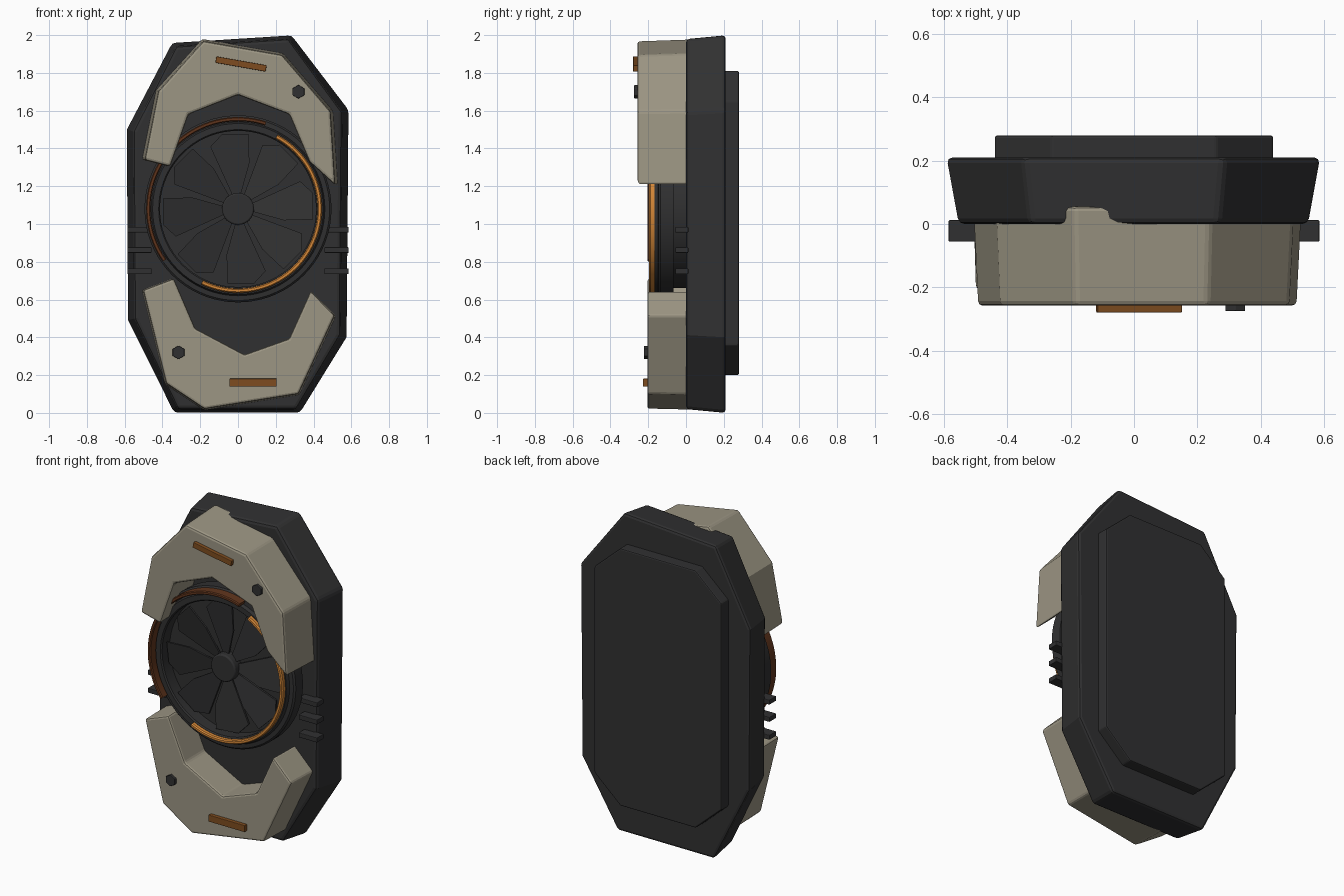
import bpy, bmesh, math
from math import sin, cos, radians

if "Cube" in bpy.data.objects:
    bpy.data.objects.remove(bpy.data.objects["Cube"])

def material(name, rgb):
    m = bpy.data.materials.new(name)
    m.diffuse_color = (*rgb, 1)
    m.use_nodes = True
    m.node_tree.nodes["Principled BSDF"].inputs["Base Color"].default_value = m.diffuse_color
    return m

DARK = material("charcoal", (0.030, 0.030, 0.031))
TAN = material("khaki_armour", (0.335, 0.305, 0.230))
ORANGE = material("bright_orange", (0.68, 0.25, 0.040))
RUST = material("burnt_orange", (0.21, 0.073, 0.014))
BROWN = material("dim_brown", (0.120, 0.036, 0.012))
FAN_Z = 1.08

def finish(name, bm, mat, bevel=0, smooth=False):
    bmesh.ops.recalc_face_normals(bm, faces=bm.faces)
    me = bpy.data.meshes.new(name)
    bm.to_mesh(me)
    bm.free()
    me.materials.append(mat)
    ob = bpy.data.objects.new(name, me)
    bpy.context.collection.objects.link(ob)
    if bevel:
        b = ob.modifiers.new("bevel", 'BEVEL')
        b.width, b.segments, b.limit_method = bevel, 2, 'ANGLE'
        b.angle_limit = radians(35)
    if smooth:
        bpy.ops.object.select_all(action='DESELECT')
        ob.select_set(True)
        bpy.context.view_layer.objects.active = ob
        bpy.ops.object.shade_smooth_by_angle(angle=radians(30))
    return ob

def add_prism(bm, pts, y0, y1, sx=1, sz=1, cz=0):
    """Extrude an x-z outline from back y1 to front y0; the front is scaled."""
    back = [bm.verts.new((x, y1, z)) for x, z in pts]
    front = [bm.verts.new((x * sx, y0, cz + (z - cz) * sz)) for x, z in pts]
    bm.faces.new(back)
    bm.faces.new(front[::-1])
    n = len(pts)
    for i in range(n):
        j = (i + 1) % n
        bm.faces.new((back[i], front[i], front[j], back[j]))

def prism(name, pts, y0, y1, mat, bevel=0, sx=1, sz=1, cz=0, smooth=False):
    bm = bmesh.new()
    add_prism(bm, pts, y0, y1, sx, sz, cz)
    return finish(name, bm, mat, bevel, smooth)

def circle(cx, cz, r, n, turn=0):
    return [(cx + r * cos(turn + i * math.tau / n), cz + r * sin(turn + i * math.tau / n))
            for i in range(n)]

def bar(cx, cz, w, h, tilt=0):
    c, s = cos(radians(tilt)), sin(radians(tilt))
    return [(cx + x * c - z * s, cz + x * s + z * c)
            for x, z in ((-w/2, -h/2), (w/2, -h/2), (w/2, h/2), (-w/2, h/2))]

def sweep(name, section, mat, a0=0, a1=360, n=72):
    """Turn a closed (radius, y) section around the fan axis."""
    bm = bmesh.new()
    full = a1 - a0 >= 360
    rings = []
    for i in range(n if full else n + 1):
        a = radians(a0 + (a1 - a0) * i / n)
        rings.append([bm.verts.new((r * cos(a), y, FAN_Z + r * sin(a))) for r, y in section])
    for i in range(n):
        p, q = rings[i], rings[(i + 1) % len(rings)]
        for k in range(len(section)):
            m = (k + 1) % len(section)
            bm.faces.new((p[k], p[m], q[m], q[k]))
    if not full:
        bm.faces.new(rings[0])
        bm.faces.new(rings[-1])
    return finish(name, bm, mat, smooth=True)

# Main body, wider at the back
body = [(-0.35, 1.96), (0.285, 2.0), (0.588, 1.605), (0.578, 0.40),
        (0.33, 0.0), (-0.34, 0.0), (-0.585, 0.49), (-0.592, 1.5)]
prism("body", body, 0.0, 0.21, DARK, 0.018, 0.935, 0.98, 1.0)

# Chamfered back panel
back_panel = [(-0.26, 1.81), (0.26, 1.81), (0.44, 1.65), (0.44, 0.36),
              (0.26, 0.2), (-0.26, 0.2), (-0.44, 0.36), (-0.44, 1.65)]
prism("back_panel", back_panel, 0.19, 0.28, DARK, 0.008)

# Armour plates
upper = [(-0.51, 1.34), (-0.435, 1.71), (-0.19, 1.98), (0.24, 1.905), (0.505, 1.60),
         (0.53, 1.205), (0.39, 1.33), (0.28, 1.585), (0, 1.69), (-0.27, 1.585), (-0.37, 1.305)]
prism("upper_armour", upper, -0.258, 0.055, TAN, 0.014, 0.97, 0.985, 1.25)
lower = [(-0.51, 0.65), (-0.345, 0.712), (-0.23, 0.445), (0.035, 0.305), (0.275, 0.39),
         (0.39, 0.645), (0.52, 0.515), (0.325, 0.095), (-0.18, 0.015), (-0.385, 0.15)]
prism("lower_armour", lower, -0.205, 0.055, TAN, 0.012, 0.985, 0.99, 0.65)

# Accent bars and hex bolts on the plates
prism("upper_accent_bar", bar(0.016, 1.847, 0.27, 0.034, -10), -0.28, -0.255, RUST, 0.003)
prism("lower_accent_bar", bar(0.08, 0.16, 0.25, 0.042), -0.228, -0.2, RUST, 0.003)
prism("upper_bolt", circle(0.32, 1.70, 0.036, 6, math.pi / 6), -0.275, -0.25, DARK, 0.003)
prism("lower_bolt", circle(-0.315, 0.32, 0.036, 6, math.pi / 6), -0.222, -0.2, DARK, 0.003)

# Side fins, three on each side
for side, label in ((-1, "left"), (1, "right")):
    for i, z in enumerate((0.97, 0.862, 0.75)):
        prism(f"{label}_fin_{i + 1}", bar(side * 0.522, z, 0.128, 0.03), -0.056, 0.012, DARK, 0.004)

# Fan housing: drum, rim and hub
prism("fan_drum", circle(0, FAN_Z, 0.42, 64), -0.085, 0.02, DARK, smooth=True)
sweep("fan_rim", [(0.40, -0.065), (0.495, -0.065), (0.495, -0.135), (0.485, -0.145),
                  (0.46, -0.147), (0.452, -0.168), (0.42, -0.168), (0.413, -0.16),
                  (0.413, -0.08), (0.40, -0.08)], DARK)
prism("fan_hub", circle(0, FAN_Z, 0.085, 24), -0.15, -0.08, DARK, 0.008, smooth=True)

# Swept fan blades, leading edge raised
bm = bmesh.new()
outline = [(0.07, -10, -0.115), (0.25, -14, -0.135), (0.40, -8, -0.14),
           (0.405, 12, -0.118), (0.36, 24, -0.105), (0.07, 22, -0.105)]
for i in range(8):
    layers = []
    for dy in (0, 0.012):
        layers.append([bm.verts.new((r * cos(radians(a + i * 45)), y + dy,
                                     FAN_Z + r * sin(radians(a + i * 45)))) for r, a, y in outline])
    top, low = layers
    bm.faces.new(top)
    bm.faces.new(low[::-1])
    for k in range(6):
        m = (k + 1) % 6
        bm.faces.new((top[k], low[k], low[m], top[m]))
finish("fan_blades", bm, DARK)

# Glowing arc and outer dim arc
sweep("bright_arc", [(0.421, -0.16), (0.445, -0.16), (0.445, -0.188), (0.439, -0.195),
                     (0.427, -0.195), (0.421, -0.188)], ORANGE, -116, 62, 48)
sweep("dim_arc", [(0.464, -0.14), (0.486, -0.14), (0.486, -0.198), (0.481, -0.204),
                  (0.469, -0.204), (0.464, -0.198)], BROWN, 72, 215, 40)
